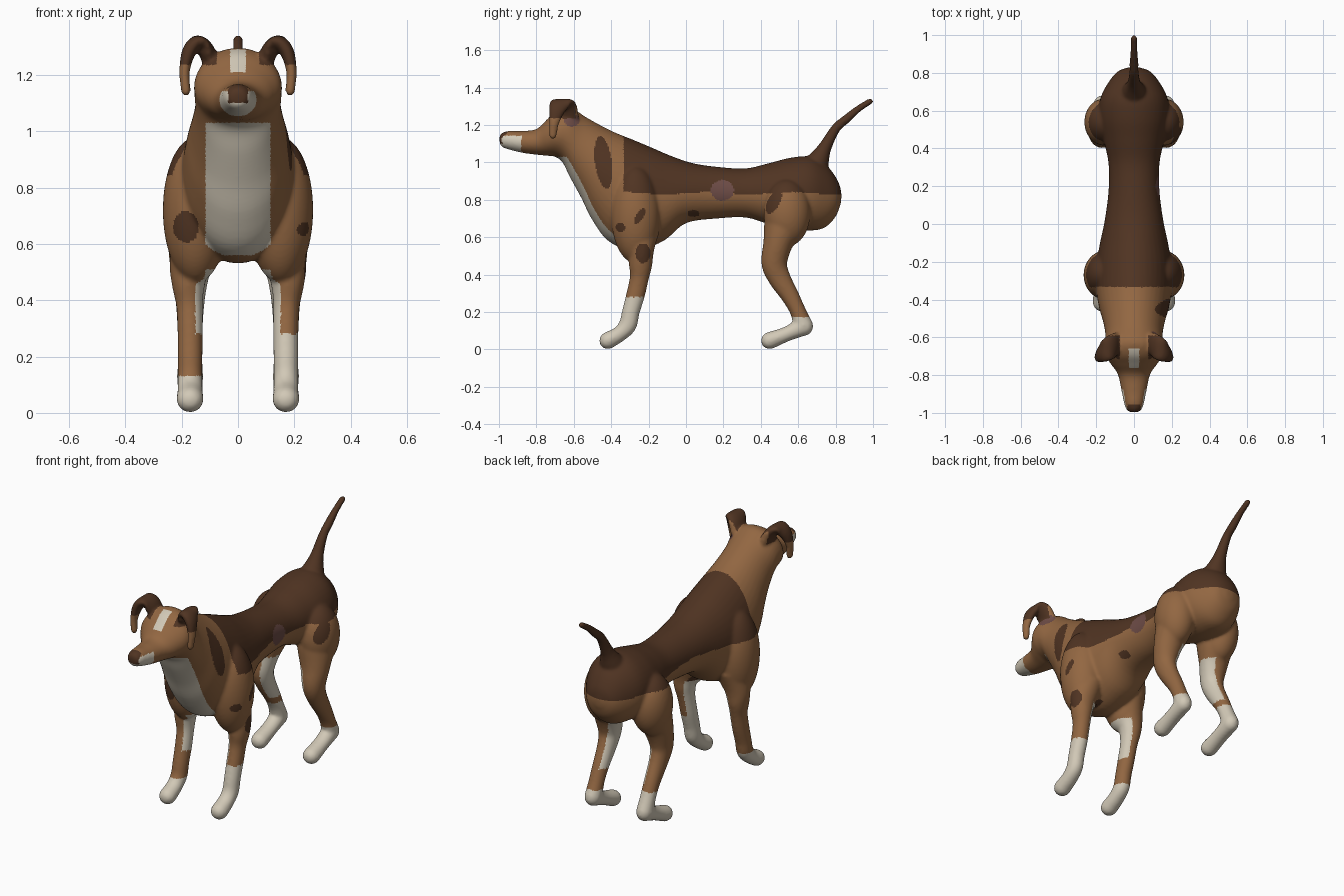
import bpy, bmesh, math
from mathutils import Vector, Matrix

cube = bpy.data.objects.get("Cube")
if cube:
    bpy.data.objects.remove(cube, do_unlink=True)

X, Y = Vector((1, 0, 0)), Vector((0, 1, 0))


def material(name, rgb):
    m = bpy.data.materials.new(name)
    m.use_nodes = True
    m.diffuse_color = (*rgb, 1)
    m.node_tree.nodes["Principled BSDF"].inputs["Base Color"].default_value = (*rgb, 1)
    return m


materials = [material("tan coat", (0.29, 0.135, 0.054)),
             material("dark brown coat", (0.080, 0.034, 0.016)),
             material("off white", (0.64, 0.58, 0.47)),
             material("mauve patch", (0.15, 0.07, 0.06))]
TAN, DARK, WHITE, MAUVE = range(4)


def smooth_path(points, steps=5):
    """Catmull-Rom through tuples of any length."""
    pts = [Vector(p) for p in points]
    ext = [pts[0] * 2 - pts[1]] + pts + [pts[-1] * 2 - pts[-2]]
    out = []
    for i in range(1, len(ext) - 2):
        a, b, c, d = ext[i - 1:i + 3]
        for k in range(steps):
            t = k / steps
            out.append((b * 2 + (c - a) * t + (a * 2 - b * 5 + c * 4 - d) * t ** 2
                        + (b * 3 - a - c * 3 + d) * t ** 3) / 2)
    return out + [pts[-1]]


def loft(bm, rings, n=28):
    """Skin rings given as (centre, half axis, half axis)."""
    loops = []
    for c, a, b in rings:
        angles = [math.tau * i / n for i in range(n)]
        loops.append([bm.verts.new(c + a * math.cos(t) + b * math.sin(t)) for t in angles])
    for p, q in zip(loops, loops[1:]):
        for i in range(n):
            j = (i + 1) % n
            bm.faces.new((p[i], p[j], q[j], q[i]))
    bm.faces.new(loops[0][::-1])
    bm.faces.new(loops[-1])


def sweep(bm, points, side=X, flip=1):
    """Round-ended limb through (x, y, z, side radius, other radius)."""
    path = smooth_path([(p[0] * flip, *p[1:]) for p in points])
    centres = [Vector(p[:3]) for p in path]
    rings = []
    for i, p in enumerate(path):
        tangent = (centres[min(i + 1, len(path) - 1)] - centres[max(i - 1, 0)]).normalized()
        a = (side - tangent * side.dot(tangent)).normalized()
        rings.append((centres[i], a * p[3], tangent.cross(a) * p[4], tangent * p[4]))

    def cap(ring, sign):
        c, a, b, t = ring
        return [(c + t * k * sign, a * math.sqrt(1 - k * k), b * math.sqrt(1 - k * k))
                for k in (0.4, 0.7, 0.9, 0.99)]
    loft(bm, cap(rings[0], -1)[::-1] + [r[:3] for r in rings] + cap(rings[-1], 1))


def ellipsoid(bm, centre, radii):
    bmesh.ops.create_icosphere(bm, subdivisions=4, radius=1,
                               matrix=Matrix.Translation(centre) @ Matrix.Diagonal((*radii, 1)))


bm = bmesh.new()

# Head, neck and trunk: top y, top z, bottom y, bottom z, half width
trunk = [(-.998, 1.14, -.995, 1.095, .022), (-.985, 1.157, -.98, 1.08, .04),
         (-.95, 1.168, -.945, 1.068, .053), (-.88, 1.168, -.87, 1.05, .068),
         (-.80, 1.178, -.79, 1.04, .086), (-.745, 1.228, -.74, 1.035, .122),
         (-.69, 1.278, -.70, 1.03, .152), (-.62, 1.295, -.66, 1.0, .156),
         (-.54, 1.245, -.62, .92, .152), (-.46, 1.20, -.56, .81, .165),
         (-.38, 1.16, -.50, .69, .185), (-.28, 1.12, -.41, .575, .2),
         (-.18, 1.078, -.27, .53, .2), (-.08, 1.035, -.12, .58, .18),
         (.04, .995, .0, .675, .155), (.18, .975, .17, .70, .135),
         (.32, .968, .32, .705, .135), (.44, .995, .44, .67, .16),
         (.56, 1.025, .56, .64, .185), (.67, 1.03, .66, .635, .178),
         (.76, .975, .74, .65, .135), (.815, .895, .80, .71, .085),
         (.832, .83, .828, .78, .025)]
rings = []
for ty, tz, by, bz, w in smooth_path(trunk):
    rings.append((Vector((0, (ty + by) / 2, (tz + bz) / 2)), X * w,
                  Vector((0, (ty - by) / 2, (tz - bz) / 2))))
loft(bm, rings, 40)

# Tail
sweep(bm, [(0, .68, .96, .08, .08), (0, .708, 1.01, .062, .06), (0, .743, 1.08, .037, .036),
           (0, .80, 1.18, .025, .026), (0, .855, 1.23, .024, .024),
           (0, .92, 1.285, .019, .019), (0, .985, 1.327, .017, .017)])

for s in (1, -1):
    # Shoulder and thigh muscle
    ellipsoid(bm, (.15 * s, -.27, .72), (.117, .13, .26))
    ellipsoid(bm, (.155 * s, .54, .73), (.108, .125, .18))
    # Front leg with paw
    sweep(bm, [(.15, -.25, .62, .09, .11), (.172, -.24, .52, .072, .068),
               (.176, -.243, .45, .058, .062), (.172, -.25, .38, .047, .051),
               (.17, -.27, .29, .045, .05), (.17, -.295, .2, .044, .047),
               (.17, -.312, .13, .044, .048), (.17, -.355, .083, .045, .042),
               (.17, -.418, .047, .048, .046)], flip=s)
    # Hind leg down to the hock
    sweep(bm, [(.13, .55, .78, .1, .11), (.15, .52, .66, .1, .105), (.165, .49, .56, .082, .078),
               (.17, .472, .46, .062, .069), (.17, .50, .38, .05, .06),
               (.17, .56, .28, .044, .048), (.17, .60, .2, .043, .043),
               (.17, .627, .125, .047, .054)], flip=s)
    # Hind paw
    sweep(bm, [(.17, .62, .12, .046, .05), (.17, .54, .083, .045, .04),
               (.17, .447, .047, .048, .046)], flip=s)
    # Folded ear
    sweep(bm, [(.09, -.62, 1.23, .05, .03), (.115, -.645, 1.29, .065, .03),
               (.145, -.67, 1.313, .06, .027), (.175, -.69, 1.28, .045, .025),
               (.19, -.705, 1.21, .027, .019), (.185, -.712, 1.142, .02, .018)], side=Y, flip=s)

bmesh.ops.recalc_face_normals(bm, faces=bm.faces[:])
mesh = bpy.data.meshes.new("dog_body")
bm.to_mesh(mesh)
bm.free()
dog = bpy.data.objects.new("dog_body", mesh)
bpy.context.collection.objects.link(dog)

# Fuse the parts into one skin
remesh = dog.modifiers.new("fuse", "REMESH")
remesh.mode = "VOXEL"
remesh.voxel_size = 0.008
relax = dog.modifiers.new("relax", "SMOOTH")
relax.factor = 0.5
relax.iterations = 10
skin = bpy.data.meshes.new_from_object(dog.evaluated_get(bpy.context.evaluated_depsgraph_get()))
dog.modifiers.clear()
dog.data = skin
skin.name = "dog_skin"
skin.materials.clear()
for m in materials:
    skin.materials.append(m)

# Coat spots on the left flank: y, z, half length, half height, lean, colour
spots = [(.195, .85, .062, .055, 0, MAUVE), (-.61, 1.225, .04, .035, 0, MAUVE),
         (-.442, 1.0, .045, .14, -.12, DARK), (-.35, .652, .026, .024, 0, DARK),
         (-.247, .712, .022, .042, .5, DARK), (-.23, .515, .04, .053, 0, DARK),
         (.04, .727, .032, .018, 0, DARK), (.47, .79, .035, .065, .4, DARK)]


def coat(c, n):
    x, y, z = c
    ax, inward = abs(x), -n.x * math.copysign(1, x)
    # Face
    if y < -.955 and ax < .035 and z > 1.1:
        return DARK
    if y < -.88 and z < 1.142:
        return WHITE
    if z > 1.21 and y < -.56:
        if ax < .03 and -.8 < y < -.66:
            return WHITE
        if ax > .075 and z > 1.235 and -.76 < y < -.59:
            return DARK
    # Socks and inner legs
    if z < .6:
        front = y < .1
        sock = (.28 if front else .175) if x > 0 else (.13 if front else .24)
        if z < sock:
            return WHITE
        if inward > .45 and .28 < z < (.51 if front else .56):
            return WHITE
    # Chest bib
    if ax < .115 and y < -.36 and .56 < z < 1.03 and n.y < -.1 and ax < .115 - max(0, .6 - z):
        return WHITE
    # Spots
    if x > .05:
        for sy, sz, ry, rz, lean, colour in spots:
            dy = y - sy - (z - sz) * lean
            if (dy / ry) ** 2 + ((z - sz) / rz) ** 2 < 1:
                return colour
    elif ((x + .185) / .045) ** 2 + ((z - .66) / .055) ** 2 < 1 and y < -.28:
        return DARK
    # Saddle and tail
    if y > -.335 and z > .835 + .006 * math.sin(y * 14):
        return DARK
    return TAN


for f in skin.polygons:
    f.material_index = coat(f.center, f.normal)
    f.use_smooth = True
